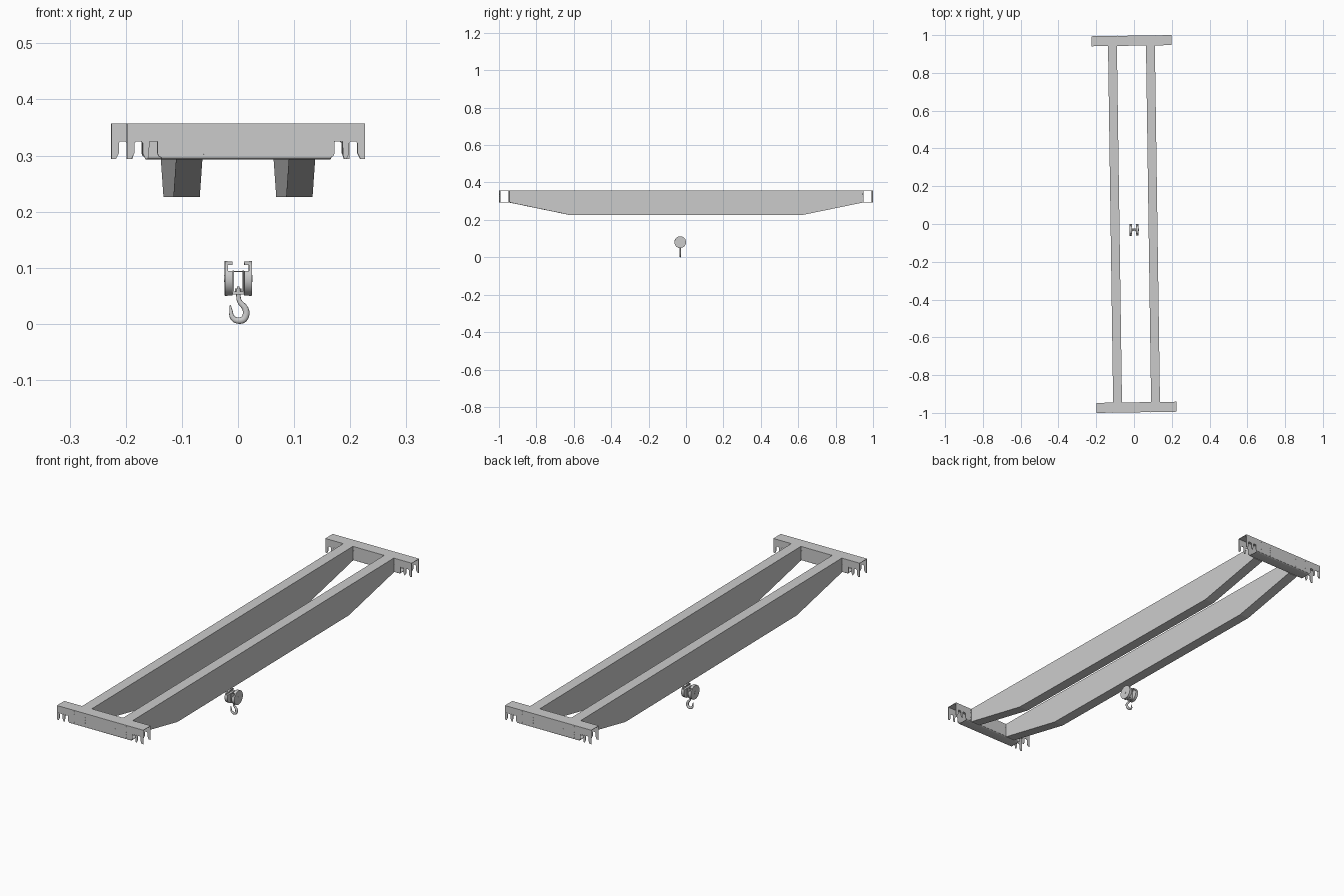
import bpy, bmesh, math
from mathutils import Matrix, Vector

if "Cube" in bpy.data.objects:
    bpy.data.objects.remove(bpy.data.objects["Cube"])

TURN = Matrix.Rotation(0.0143, 4, 'Z')  # whole crane sits slightly turned


def finish(name, bm, smooth=False):
    bmesh.ops.recalc_face_normals(bm, faces=bm.faces)
    me = bpy.data.meshes.new(name)
    bm.to_mesh(me)
    bm.free()
    ob = bpy.data.objects.new(name, me)
    bpy.context.collection.objects.link(ob)
    ob.matrix_world = TURN
    if smooth:
        bpy.ops.object.select_all(action='DESELECT')
        ob.select_set(True)
        bpy.context.view_layer.objects.active = ob
        bpy.ops.object.shade_smooth_by_angle(angle=math.radians(35))
    return ob


def add_prism(bm, pts, axis, a, b):
    """Extrude a 2D profile along an axis (0=x, 1=y, 2=z) from a to b."""
    def at(p, t):
        c = list(p)
        c.insert(axis, t)
        return bm.verts.new(c)
    lo, hi = [at(p, a) for p in pts], [at(p, b) for p in pts]
    bm.faces.new(lo)
    bm.faces.new(hi)
    n = len(pts)
    for i in range(n):
        j = (i + 1) % n
        bm.faces.new((lo[i], lo[j], hi[j], hi[i]))


def add_cyl(bm, centre, r, depth, axis, seg=24):
    rot = Matrix.Rotation(math.pi / 2, 4, {'X': 'Y', 'Y': 'X', 'Z': 'Z'}[axis])
    bmesh.ops.create_cone(bm, cap_ends=True, segments=seg, radius1=r, radius2=r, depth=depth,
                          matrix=Matrix.Translation(centre) @ rot)


def rect(x0, x1, y0, y1):
    return [(x0, y0), (x1, y0), (x1, y1), (x0, y1)]


# two main box girders with sloped ends
girder = [(-0.945, 0.357), (-0.945, 0.293), (-0.62, 0.226), (0.62, 0.226), (0.945, 0.293), (0.945, 0.357)]
for side, s in (("left", -1), ("right", 1)):
    bm = bmesh.new()
    add_prism(bm, girder, 0, s * 0.077, s * 0.124)
    finish(side + "_girder", bm)

# end carriage side plate: axle forks at both ends, deeper body between them
half = [(0.150, 0.295), (0.156, 0.299), (0.158, 0.305), (0.158, 0.325),
        (0.172, 0.325), (0.173, 0.300), (0.175, 0.294), (0.179, 0.294), (0.184, 0.304),
        (0.184, 0.322), (0.187, 0.325), (0.196, 0.325), (0.199, 0.322),
        (0.199, 0.304), (0.204, 0.294), (0.212, 0.294), (0.212, 0.357)]
plate = half + [(-x, z) for x, z in reversed(half)]
Y0, Y1, T = 0.944, 0.997, 0.002

# rounded bottom trough joining the side plates
R = 0.006
arc = [(R * math.sin(k * math.pi / 8), R * math.cos(k * math.pi / 8)) for k in range(5)]
trough_outer = [(Y1 - R + c, 0.293 + R - s) for s, c in arc] + \
               [(Y0 + R - c, 0.293 + R - s) for s, c in reversed(arc)]
trough = trough_outer + [(Y0 + T, 0.299), (Y0 + R, 0.295), (Y1 - R, 0.295), (Y1 - T, 0.299)]

for end, s in (("front", -1), ("back", 1)):
    bm = bmesh.new()
    body = [(x, max(z, 0.296)) if abs(x) < 0.157 else (x, z) for x, z in plate]
    for y in (Y0, Y1 - T):
        add_prism(bm, body, 1, s * y, s * (y + T))
    add_prism(bm, rect(-0.212, 0.212, s * Y0, s * Y1), 2, 0.355, 0.357)
    finish(end + "_carriage", bm)
    bm = bmesh.new()
    add_prism(bm, [(s * y, z) for y, z in trough], 0, -0.151, 0.151)
    finish(end + "_carriage_bottom", bm, True)
    # bolt columns beside each girder
    bm = bmesh.new()
    for x in (-0.127, -0.074, 0.074, 0.127):
        for k in range(5):
            for y in (Y0, Y1):
                add_cyl(bm, Vector((x, s * y, 0.303 + 0.0118 * k)), 0.0016, 0.002, 'Y', 8)
    finish(end + "_carriage_bolts", bm)
    # axle bolts on the forks
    bm = bmesh.new()
    for x in (-0.203, -0.179, 0.179, 0.203):
        add_cyl(bm, Vector((x, s * Y1, 0.326)), 0.0012, 0.002, 'Y', 8)
    finish(end + "_fork_bolts", bm)

# hook block
HY, HZ, HR = -0.031, 0.081, 0.031


def disc_slice(z0, z1):
    """Part of the sheave circle between two heights."""
    a0 = math.asin(max(-1, min(1, (z0 - HZ) / HR)))
    a1 = math.asin(max(-1, min(1, (z1 - HZ) / HR)))
    n = 20
    right = [a0 + (a1 - a0) * k / n for k in range(n + 1)]
    pts = [(HY + HR * math.cos(a), HZ + HR * math.sin(a)) for a in right]
    left = [(2 * HY - y, z) for y, z in reversed(pts)]
    return [p for p in pts + left if abs(p[0] - HY) > 1e-6 or p in pts]


for side, s in (("left", -1), ("right", 1)):
    bm = bmesh.new()
    add_cyl(bm, Vector((s * 0.0215, HY, HZ)), HR, 0.005, 'X', 40)   # outer cover
    add_prism(bm, disc_slice(0.0505, 0.094), 0, s * 0.0105, s * 0.019)  # lower drum
    add_prism(bm, disc_slice(0.105, 0.1115), 0, s * 0.0105, s * 0.019)  # top guard
    add_cyl(bm, Vector((s * 0.0242, HY, HZ)), 0.006, 0.002, 'X', 20)  # axle cap
    finish(side + "_sheave_cover", bm, True)
    bm = bmesh.new()
    add_prism(bm, rect(HY - 0.008, HY + 0.008, 0.052, 0.095), 0, s * 0.008, s * 0.0105)
    finish(side + "_cheek_plate", bm)

# tie rod, crosshead and hook nut
bm = bmesh.new()
add_cyl(bm, Vector((0, HY, 0.0935)), 0.001, 0.022, 'X', 12)
finish("tie_rod", bm, True)
bm = bmesh.new()
add_prism(bm, rect(-0.011, 0.011, HY - 0.006, HY + 0.006), 2, 0.052, 0.058)
finish("crosshead", bm)
bm = bmesh.new()
add_cyl(bm, Vector((0, HY, 0.0605)), 0.0055, 0.005, 'Z', 6)
add_cyl(bm, Vector((0, HY, 0.0645)), 0.0025, 0.004, 'Z', 12)
finish("hook_nut", bm)

# hook: tapered curve (x, z, radius)
path = [(0, 0.060, 0.0035), (0, 0.046, 0.004), (0.003, 0.038, 0.0045), (0.0125, 0.029, 0.0055),
        (0.0150, 0.018, 0.006), (0.0105, 0.0075, 0.006), (0.002, 0.0053, 0.0058),
        (-0.007, 0.007, 0.005), (-0.0125, 0.0145, 0.004), (-0.0125, 0.022, 0.0032), (-0.0145, 0.033, 0.0014)]
cu = bpy.data.curves.new("hook", 'CURVE')
cu.dimensions = '3D'
cu.bevel_depth = 1.0
cu.bevel_resolution = 3
cu.use_fill_caps = True
sp = cu.splines.new('NURBS')
sp.points.add(len(path) - 1)
for p, (x, z, r) in zip(sp.points, path):
    p.co = (x, 0, z, 1)
    p.radius = r
sp.order_u = 3
sp.use_endpoint_u = True
sp.resolution_u = 4
hook = bpy.data.objects.new("hook", cu)
bpy.context.collection.objects.link(hook)
hook.matrix_world = TURN @ Matrix.Translation((0, HY, 0)) @ Matrix.Diagonal((1, 0.8, 1, 1))
bpy.ops.object.select_all(action='DESELECT')
hook.select_set(True)
bpy.context.view_layer.objects.active = hook
bpy.ops.object.convert(target='MESH')
bpy.ops.object.shade_smooth_by_angle(angle=math.radians(40))
